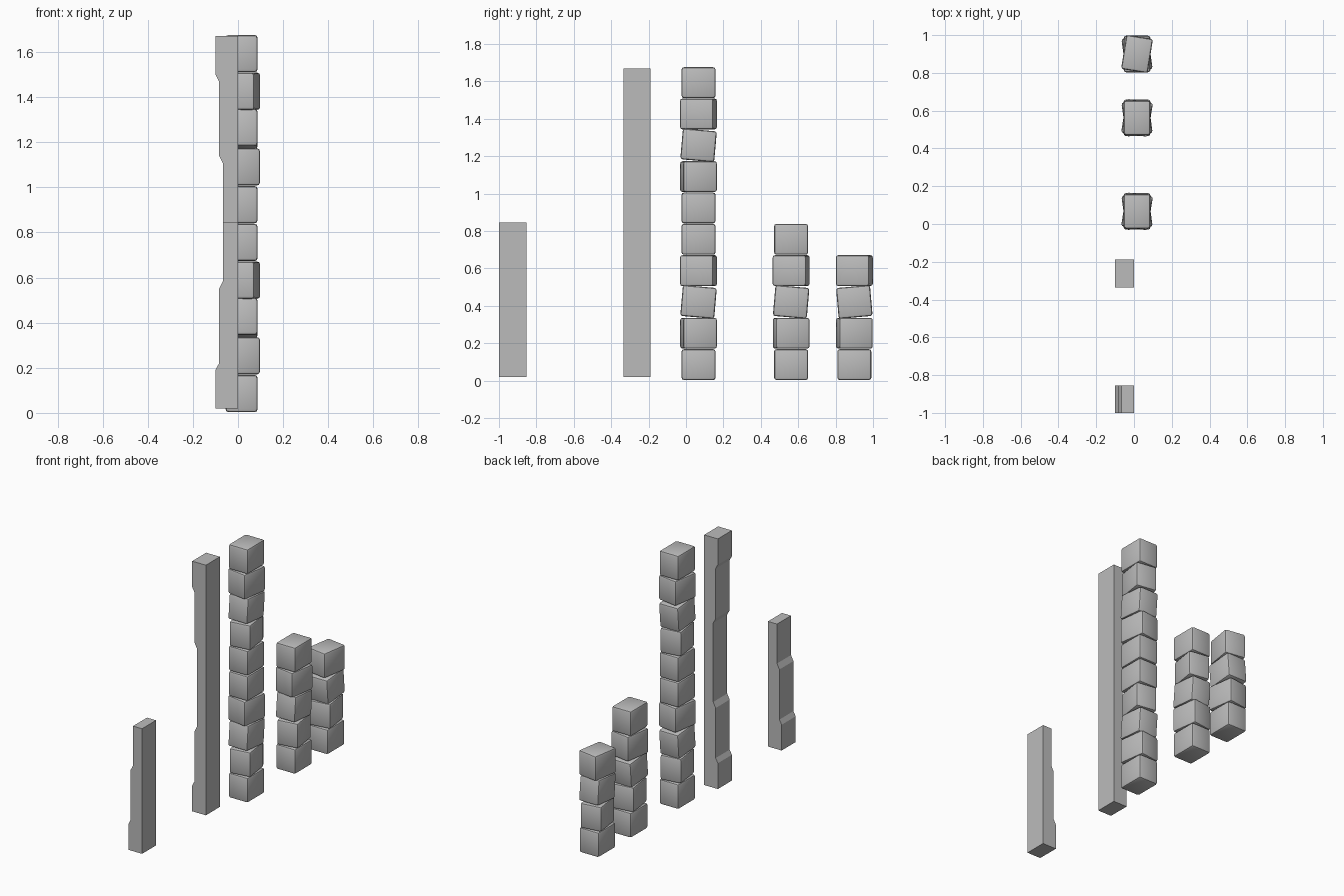
import bpy
import bmesh
from math import radians
from mathutils import Matrix, Vector

default = bpy.data.objects.get("Cube")
if default:
    bpy.data.objects.remove(default, do_unlink=True)

stone = bpy.data.materials.new("plain grey")
stone.use_nodes = True
GREY = (0.5, 0.5, 0.5, 1)
stone.diffuse_color = GREY
stone.node_tree.nodes["Principled BSDF"].inputs["Base Color"].default_value = GREY


def finish(name, bm, smooth=False):
    bmesh.ops.recalc_face_normals(bm, faces=bm.faces)
    mesh = bpy.data.meshes.new(name)
    bm.to_mesh(mesh)
    bm.free()
    mesh.materials.append(stone)
    obj = bpy.data.objects.new(name, mesh)
    bpy.context.collection.objects.link(obj)
    if smooth:
        bpy.ops.object.select_all(action='DESELECT')
        obj.select_set(True)
        bpy.context.view_layer.objects.active = obj
        bpy.ops.object.shade_smooth_by_angle(angle=radians(35))
    return obj


# Stepped pilasters: an x-z profile extruded along y
BASE, MID, TOP = 0.02, 0.845, 1.67
STEPS = [(-0.1, BASE), (-0.1, 0.19), (-0.084, 0.22), (-0.084, 0.55), (-0.066, 0.585)]


def pilaster(name, profile, y0, width):
    bm = bmesh.new()
    face = bm.faces.new([bm.verts.new((x, y0, z)) for x, z in profile])
    new = bmesh.ops.extrude_face_region(bm, geom=[face])["geom"]
    moved = [v for v in new if isinstance(v, bmesh.types.BMVert)]
    bmesh.ops.translate(bm, verts=moved, vec=(0, width, 0))
    finish(name, bm)


upper = [(x, 2 * MID - z) for x, z in reversed(STEPS)]
pilaster("short_pilaster", [(0, BASE)] + STEPS + [(-0.066, MID), (0, MID)], -1, 0.146)
pilaster("tall_pilaster", [(0, BASE)] + STEPS + upper + [(0, TOP)], -0.335, 0.146)

# Corner stones: worn blocks stacked with a repeating pattern of (turn, lean)
PITCH = 0.1675
SIZE = Vector((0.142, 0.182, 0.165))
PATTERN = [(0, 0), (8, 0), (0, -5), (-9, 0), (0, 0)]


def stone_column(name, y, count, lean_sign=1):
    bm = bmesh.new()
    for i in range(count):
        turn, lean = PATTERN[i % len(PATTERN)]
        place = (Matrix.Translation((0.016, y, (i + 0.5) * PITCH + 0.002))
                 @ Matrix.Rotation(radians(turn), 4, 'Z')
                 @ Matrix.Rotation(radians(lean * lean_sign), 4, 'X')
                 @ Matrix.Diagonal(SIZE).to_4x4())
        verts = bmesh.ops.create_cube(bm, size=1, matrix=place)["verts"]
        edges = list({e for v in verts for e in v.link_edges})
        bmesh.ops.bevel(bm, geom=edges, offset=0.013, segments=2,
                        profile=0.5, affect='EDGES')
    finish(name, bm, smooth=True)


stone_column("tall_stone_column", 0.067, 10)
stone_column("medium_stone_column", 0.562, 5)
stone_column("short_stone_column", 0.9, 4, -1)
